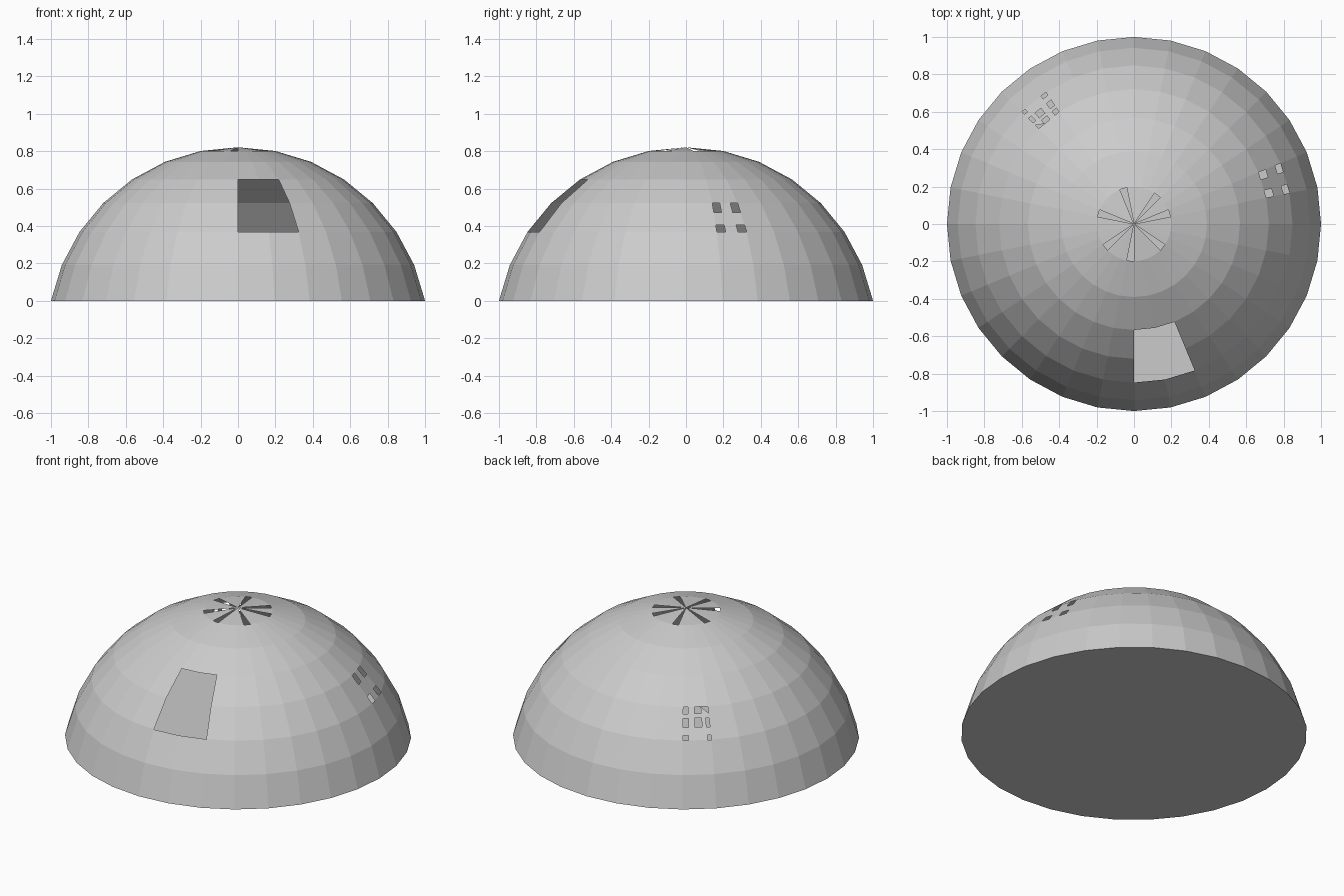
import bpy, bmesh
from math import sin, cos, radians
from mathutils import Vector

if "Cube" in bpy.data.objects:
    bpy.data.objects.remove(bpy.data.objects["Cube"])

SEG, STEP = 32, radians(11.25)
R = 1 / sin(7 * STEP)              # sphere radius so the base circle is 1
BASE = R * cos(7 * STEP)


def point(ring, seg):
    a, t = seg * STEP, ring * STEP
    return Vector((R * sin(t) * cos(a), R * sin(t) * sin(a), R * cos(t) - BASE))


def make_object(name, faces):
    bm = bmesh.new()
    for f in faces:
        bm.faces.new([bm.verts.new(p) for p in f])
    bmesh.ops.remove_doubles(bm, verts=bm.verts, dist=1e-5)
    mesh = bpy.data.meshes.new(name)
    bm.to_mesh(mesh)
    bm.free()
    bpy.context.collection.objects.link(bpy.data.objects.new(name, mesh))


def panel_point(seg, u, v):
    """Bilinear point on the flat panel between rings 5 (v=0) and 4 (v=1)."""
    low = point(5, seg).lerp(point(5, seg + 1), u)
    return low.lerp(point(4, seg).lerp(point(4, seg + 1), u), v)


def pierced_panel(seg, us, vs, holes):
    return [[panel_point(seg, us[i + a], vs[j + b])
             for a, b in ((0, 0), (1, 0), (1, 1), (0, 1))]
            for i in range(len(us) - 1) for j in range(len(vs) - 1)
            if (i, j) not in holes]


# dome shell: vent slots at the crown, a large front opening, two pierced panels
vents = {1, 4, 9, 14, 19, 23, 28}
shell = [[point(1, s), point(1, s + 1), point(0, 0)]
         for s in range(SEG) if s not in vents]
for ring in range(1, 7):
    for s in range(SEG):
        opening = ring in (3, 4) and s in (24, 25)
        pierced = ring == 4 and s in (1, 11)
        if not (opening or pierced):
            shell.append([point(ring + 1, s), point(ring + 1, s + 1),
                          point(ring, s + 1), point(ring, s)])
# right panel: cross with four corner holes
shell += pierced_panel(1, (0, .29, .71, 1), (0, .25, .68, 1),
                       {(0, 0), (2, 0), (0, 2), (2, 2)})
# back left panel: lattice of small holes, one top corner triangular
shell += pierced_panel(11, (0, .2, .45, .71, .87, 1), (0, .15, .39, .66, .8, 1),
                       {(0, 0), (4, 0), (0, 2), (2, 2), (4, 2),
                        (0, 4), (2, 4), (3, 4), (4, 4)})
shell.append([panel_point(11, *uv) for uv in ((.71, .8), (1, .8), (.71, 1))])
make_object("dome_shell", shell)

# flat floor
make_object("floor", [[point(7, -s) for s in range(SEG)]])
